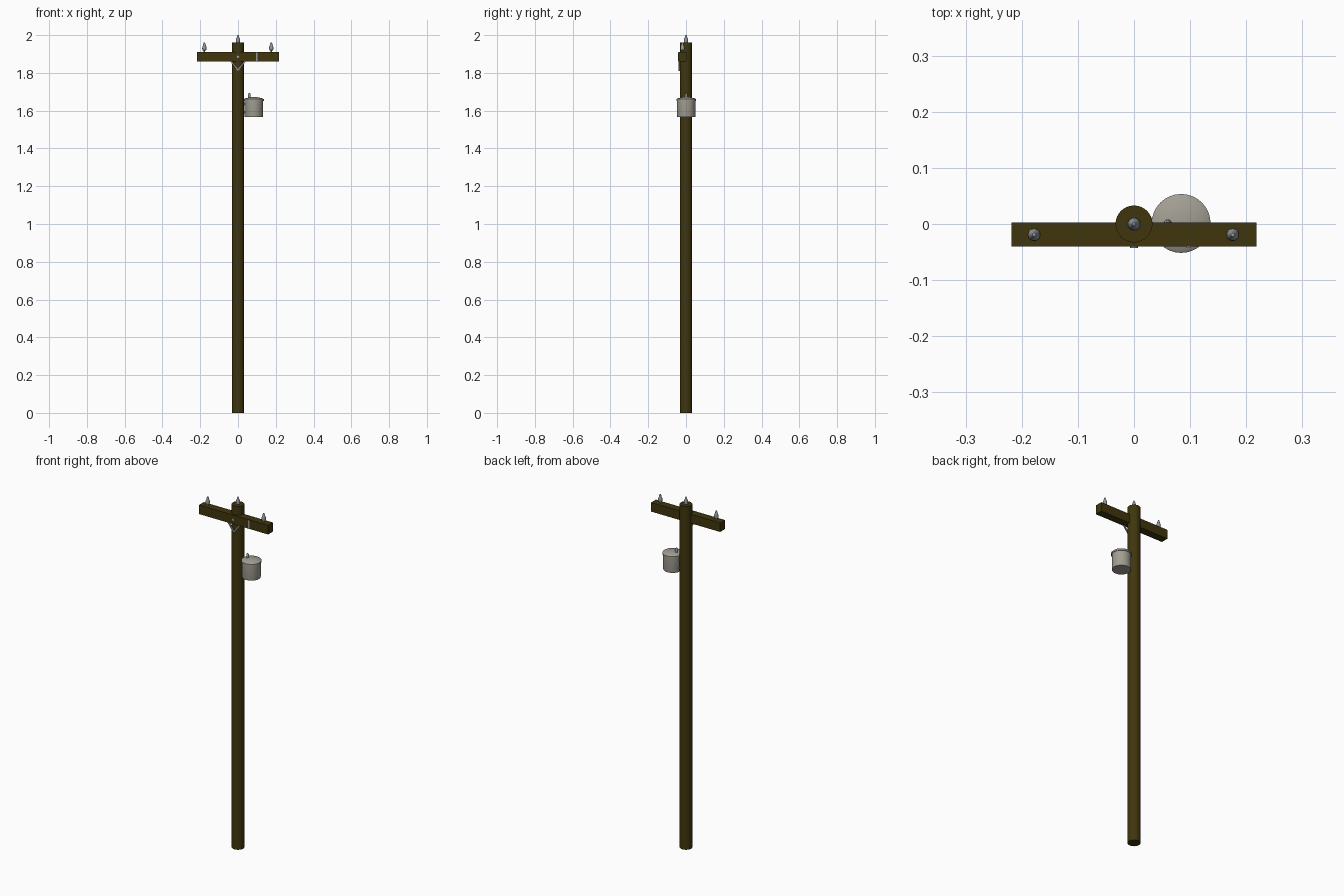
import bpy, math
from mathutils import Vector

if "Cube" in bpy.data.objects:
    bpy.data.objects.remove(bpy.data.objects["Cube"])


def material(name, rgb):
    m = bpy.data.materials.new(name)
    m.diffuse_color = (*rgb, 1)
    m.use_nodes = True
    m.node_tree.nodes["Principled BSDF"].inputs["Base Color"].default_value = m.diffuse_color
    return m


WOOD = material("dark_wood", (0.05, 0.036, 0.004))
TANK = material("tank_paint", (0.36, 0.34, 0.29))
METAL = material("metal", (0.3, 0.31, 0.32))


def finish(ob, name, mat, smooth=True):
    ob.name = name
    ob.data.materials.append(mat)
    if smooth:
        bpy.ops.object.select_all(action='DESELECT')
        ob.select_set(True)
        bpy.context.view_layer.objects.active = ob
        bpy.ops.object.shade_smooth_by_angle(angle=math.radians(35))
    return ob


def lathe(name, profile, loc, mat, n=24):
    """Revolve (radius, z) points around a vertical axis, closing both ends."""
    verts, faces = [], []
    for r, z in profile:
        for i in range(n):
            a = 2 * math.pi * i / n
            verts.append((r * math.cos(a), r * math.sin(a), z))
    for k in range(len(profile) - 1):
        for i in range(n):
            j = (i + 1) % n
            faces.append((k * n + i, k * n + j, (k + 1) * n + j, (k + 1) * n + i))
    faces.append(tuple(reversed(range(n))))
    faces.append(tuple(range((len(profile) - 1) * n, len(profile) * n)))
    me = bpy.data.meshes.new(name)
    me.from_pydata(verts, [], faces)
    ob = bpy.data.objects.new(name, me)
    bpy.context.collection.objects.link(ob)
    ob.location = loc
    return finish(ob, name, mat)


def box(name, lo, hi, mat):
    lo, hi = Vector(lo), Vector(hi)
    bpy.ops.mesh.primitive_cube_add(size=1, location=(lo + hi) / 2)
    ob = bpy.context.object
    ob.scale = hi - lo
    return finish(ob, name, mat, False)


# Pole and crossarm
lathe("pole", [(0.033, 0), (0.033, 1.96)], (0, 0, 0), WOOD, 32)
box("crossarm", (-0.218, -0.04, 1.859), (0.218, 0.003, 1.911), WOOD)

# Insulators on the arm ends and on the pole top
INSULATOR = [(0.004, -0.005), (0.004, 0.008), (0.010, 0.009), (0.0115, 0.018),
             (0.0105, 0.028), (0.007, 0.036), (0.006, 0.042), (0.003, 0.050)]
for name, loc in (("left_insulator", (-0.178, -0.019, 1.911)),
                  ("right_insulator", (0.176, -0.019, 1.911)),
                  ("top_insulator", (0, 0, 1.95))):
    lathe(name, INSULATOR, loc, METAL, 20)

# V brace under the arm
for side, s in (("left", -1), ("right", 1)):
    a, b = Vector((0, -0.036, 1.813)), Vector((s * 0.037, -0.036, 1.862))
    d = b - a
    bpy.ops.mesh.primitive_cube_add(size=1, location=(a + b) / 2)
    ob = bpy.context.object
    ob.scale = (0.008, 0.006, d.length)
    ob.rotation_euler = (0, math.atan2(d.x, d.z), 0)
    finish(ob, side + "_brace", METAL, False)

# Centre bolt and strap on the arm
bpy.ops.mesh.primitive_cylinder_add(vertices=12, radius=0.007, depth=0.006,
                                    location=(0, -0.04, 1.885), rotation=(math.pi / 2, 0, 0))
finish(bpy.context.object, "arm_bolt", METAL)
box("arm_strap", (0.094, -0.0425, 1.862), (0.102, -0.038, 1.909), METAL)

# Transformer tank with flanged, slightly domed lid
TX = (0.084, 0.001, 0)
lathe("transformer_tank", [(0.048, 1.566), (0.049, 1.57), (0.049, 1.655)], TX, TANK, 32)
lathe("transformer_lid", [(0.0525, 1.652), (0.0525, 1.661), (0.047, 1.665),
                          (0.02, 1.671), (0.004, 1.672)], TX, TANK, 32)

# Bushing on the lid
lathe("transformer_bushing", [(0.006, 1.66), (0.007, 1.676), (0.0065, 1.688), (0.003, 1.694)],
      (0.06, 0.001, 0), METAL, 16)

# Brackets holding the tank to the pole
for name, z in (("lower_bracket", 1.592), ("upper_bracket", 1.635)):
    box(name, (0.028, -0.012, z - 0.007), (0.042, 0.012, z + 0.007), METAL)
